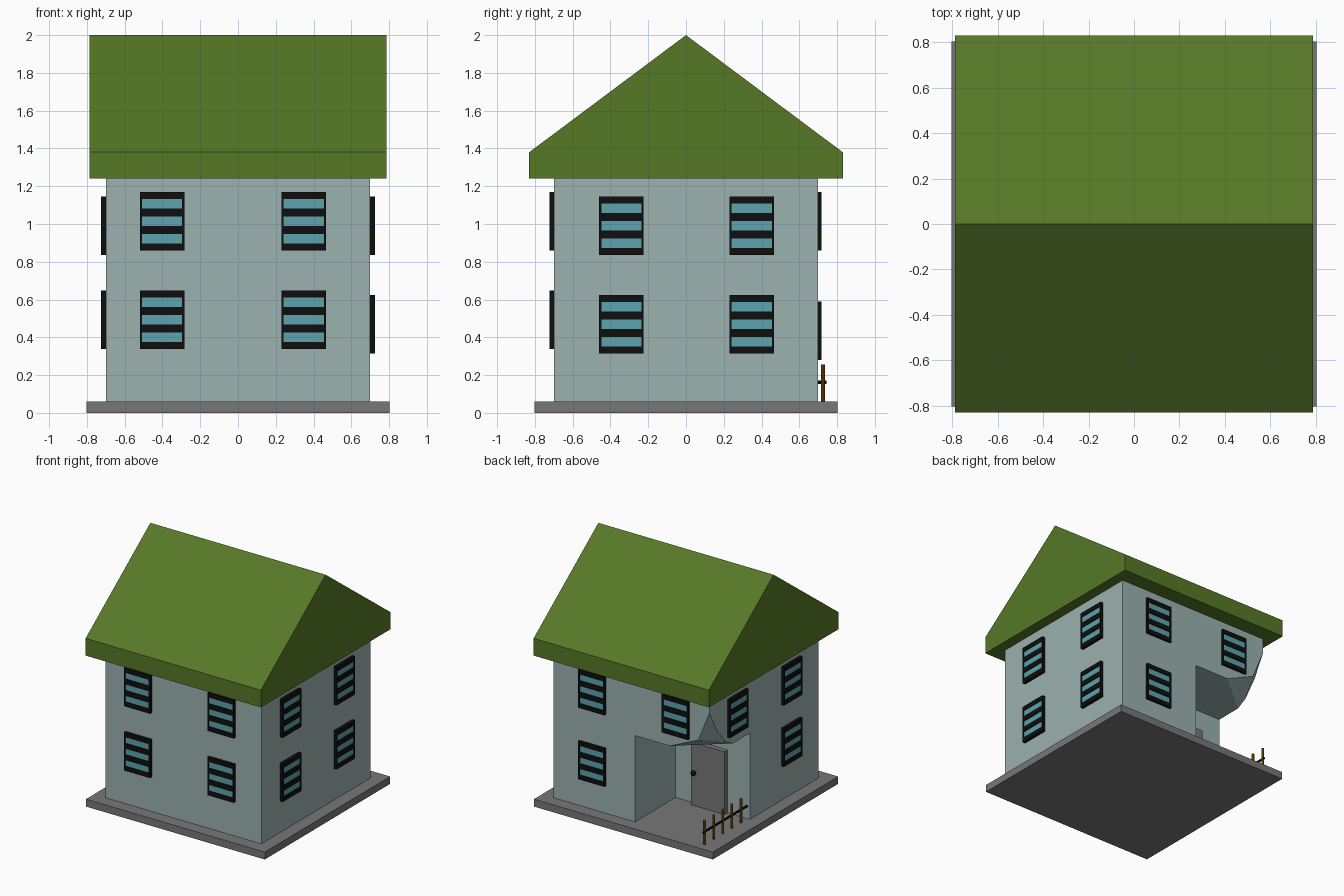
import bpy, bmesh, math
from mathutils import Matrix, Vector

if "Cube" in bpy.data.objects:
    bpy.data.objects.remove(bpy.data.objects["Cube"])


def srgb(r, g, b):
    lin = lambda c: c / 12.92 if c <= 0.04045 else ((c + 0.055) / 1.055) ** 2.4
    return (lin(r / 255), lin(g / 255), lin(b / 255), 1)


def material(name, rgb):
    m = bpy.data.materials.new(name)
    m.diffuse_color = srgb(*rgb)
    m.use_nodes = True
    m.node_tree.nodes["Principled BSDF"].inputs["Base Color"].default_value = m.diffuse_color
    return m


WALL = material("pale_teal_wall", (155, 178, 175))
ROOF = material("moss_green", (86, 120, 38))
STONE = material("stone_grey", (120, 119, 119))
BLACK = material("black", (14, 14, 14))
GLASS = material("window_blue", (92, 164, 173))
WOOD = material("brown_wood", (146, 96, 22))


def finish(bm, name, *mats):
    bmesh.ops.recalc_face_normals(bm, faces=bm.faces)
    me = bpy.data.meshes.new(name)
    bm.to_mesh(me)
    bm.free()
    for m in mats:
        me.materials.append(m)
    ob = bpy.data.objects.new(name, me)
    bpy.context.collection.objects.link(ob)
    return ob


def add_box(bm, lo, hi, index=0):
    lo, hi = Vector(lo), Vector(hi)
    mat = Matrix.Translation((lo + hi) / 2) @ Matrix.Diagonal((*(hi - lo), 1))
    verts = bmesh.ops.create_cube(bm, size=1, matrix=mat)["verts"]
    for f in {f for v in verts for f in v.link_faces}:
        f.material_index = index


def box(name, lo, hi, mat):
    bm = bmesh.new()
    add_box(bm, lo, hi)
    return finish(bm, name, mat)


def prism(name, points, offset, mat):
    """Extrude a flat outline along the offset vector."""
    bm = bmesh.new()
    face = bm.faces.new([bm.verts.new(p) for p in points])
    new = bmesh.ops.extrude_face_region(bm, geom=[face], use_keep_orig=True)["geom"]
    bmesh.ops.translate(bm, vec=offset,
                        verts=[g for g in new if isinstance(g, bmesh.types.BMVert)])
    return finish(bm, name, mat)


def rod(name, a, b, radius, mat):
    a, b = Vector(a), Vector(b)
    bm = bmesh.new()
    turn = (b - a).to_track_quat('Z', 'Y').to_matrix().to_4x4()
    bmesh.ops.create_cone(bm, cap_ends=True, segments=10, radius1=radius, radius2=radius,
                          depth=(b - a).length,
                          matrix=Matrix.Translation((a + b) / 2) @ turn)
    return finish(bm, name, mat)


# Ground slab
box("base_slab", (-0.803, -0.803, 0), (0.803, 0.803, 0.06), STONE)

# Gable roof with upright eaves
gable = [(-0.83, 1.24), (0.83, 1.24), (0.83, 1.38), (0, 2.0), (-0.83, 1.38)]
prism("roof", [(-0.787, y, z) for y, z in gable], (1.574, 0, 0), ROOF)

# L-shaped walls leaving an entrance porch in the back left corner
PX, PY, PZ = -0.033, 0.18, 0.76
plan = [(-0.7, -0.7), (0.7, -0.7), (0.7, 0.7), (PX, 0.7), (PX, PY), (-0.7, PY)]
prism("walls", [(x, y, 0.06) for x, y in plan], (0, 0, 1.18), WALL)

# Upper storey over the porch, its lower outer corner rounded off in facets
bm = bmesh.new()
top = [(x, y, 1.24) for x in (PX, -0.7) for y in (PY, 0.7)]
under = [(PX, PY, PZ), (PX, 0.7, PZ), (-0.7, PY, PZ)]
back_curve = [(-0.345, 0.7, PZ), (-0.6, 0.7, 0.875), (-0.7, 0.7, 1.12)]
left_curve = [(-0.7, 0.6, 0.935), (-0.7, 0.49, 0.807), (-0.7, 0.4, PZ)]
for p in top + under + back_curve + left_curve:
    bm.verts.new(p)
bmesh.ops.convex_hull(bm, input=bm.verts)
bmesh.ops.dissolve_limit(bm, angle_limit=0.01, verts=bm.verts, edges=bm.edges)
finish(bm, "porch_overhang", WALL)


# Windows: black frame with four rails and a pane behind
def window(name, side, along, z, depth):
    """Built facing -y, then turned to the given side; z is the bottom edge."""
    w, h = 0.118, 0.31
    bm = bmesh.new()
    for s in (-1, 1):
        x0, x1 = sorted((s * w, s * (w - 0.012)))
        add_box(bm, (x0, -depth, 0), (x1, 0, h))
    for a, b in ((0, 0.037), (0.087, 0.13), (0.18, 0.223), (0.273, h)):
        add_box(bm, (-w + 0.012, -depth, a), (w - 0.012, 0, b))
    for a, b in ((0.037, 0.087), (0.13, 0.18), (0.223, 0.273)):
        add_box(bm, (-w + 0.012, -depth + 0.006, a), (w - 0.012, 0, b), 1)
    turn = Matrix.Rotation(math.radians(90 * side), 4, 'Z')
    bm.transform(turn @ Matrix.Translation((along, -0.7, z)))
    finish(bm, name, BLACK, GLASS)


# (side name, quarter turns, positions along the wall, upper z, lower z, depth)
rows = [("front", 0, (-0.402, 0.348), 0.86, 0.338, 0.022),
        ("right", 1, (-0.342, 0.348), 0.835, 0.315, 0.026),
        ("back", 2, (-0.348, 0.402), 0.86, 0.28, 0.018),
        ("left", 3, (-0.348, 0.342), 0.835, 0.338, 0.024)]
for label, side, spots, upper, lower, depth in rows:
    for i, along in enumerate(spots):
        window(f"{label}_upper_window_{i + 1}", side, along, upper, depth)
        # the porch takes the place of one lower window on the back and left
        porch = (label == "back" and i == 1) or (label == "left" and i == 0)
        if not porch:
            window(f"{label}_lower_window_{i + 1}", side, along, lower, depth)

# Porch door and knob
box("door", (-0.5, PY, 0.06), (-0.2, PY + 0.04, 0.57), STONE)
bm = bmesh.new()
bmesh.ops.create_uvsphere(bm, u_segments=10, v_segments=6, radius=0.021,
                          matrix=Matrix.Translation((-0.23, PY + 0.055, 0.33)))
finish(bm, "door_knob", BLACK)

# Porch fence
for i in range(5):
    y = 0.725 - 0.116 * i
    rod(f"fence_post_{i + 1}", (-0.675, y, 0.06), (-0.675, y, 0.255), 0.011, WOOD)
rod("fence_rail", (-0.675, 0.745, 0.162), (-0.675, PY, 0.162), 0.009, BLACK)
